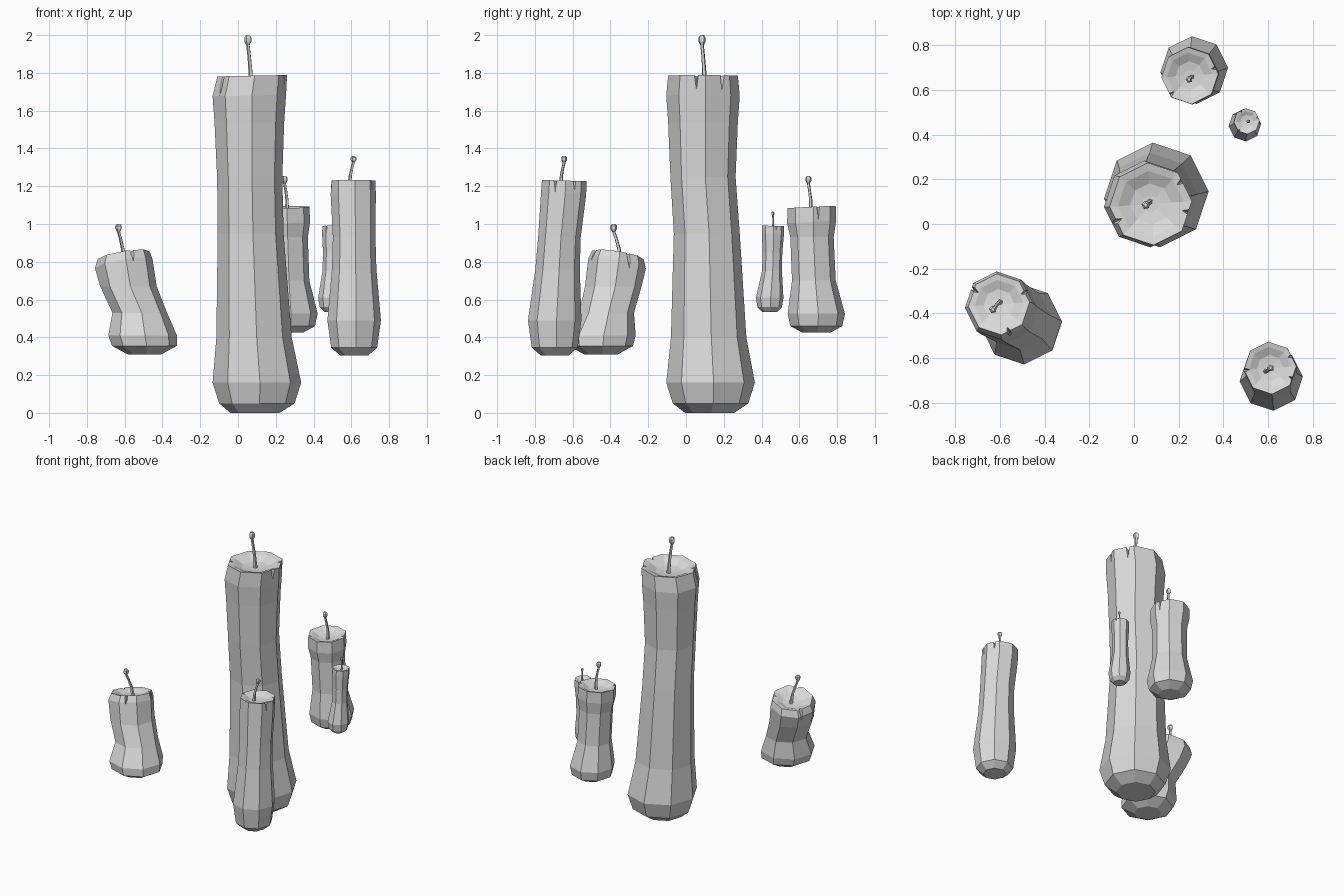
import bpy, bmesh
from math import cos, sin, radians, tau
from mathutils import Matrix

cube = bpy.data.objects.get("Cube")
if cube:
    bpy.data.objects.remove(cube, do_unlink=True)

wax = bpy.data.materials.new("pale_grey")
wax.use_nodes = True
GREY = (0.7, 0.7, 0.7, 1)
wax.diffuse_color = GREY
wax.node_tree.nodes["Principled BSDF"].inputs["Base Color"].default_value = GREY


def to_object(name, bm):
    bmesh.ops.recalc_face_normals(bm, faces=bm.faces)
    mesh = bpy.data.meshes.new(name)
    bm.to_mesh(mesh)
    bm.free()
    mesh.materials.append(wax)
    ob = bpy.data.objects.new(name, mesh)
    bpy.context.collection.objects.link(ob)
    return ob


def loft(name, rings, sides, turn=0.0):
    """Closed solid through rings of (z, x, y, radius, slope_x, slope_y)."""
    bm = bmesh.new()
    loops = []
    for z, x, y, r, sx, sy in rings:
        loop = []
        for i in range(sides):
            a = turn + tau * i / sides
            dx, dy = r * cos(a), r * sin(a)
            loop.append(bm.verts.new((x + dx, y + dy, z + sx * dx + sy * dy)))
        loops.append(loop)
    for low, high in zip(loops, loops[1:]):
        for i in range(sides):
            j = (i + 1) % sides
            bm.faces.new((low[i], low[j], high[j], high[i]))
    bm.faces.new(loops[0][::-1])
    bm.faces.new(loops[-1])
    return to_object(name, bm)


def cut_notches(ob, rim, angles):
    """Carve narrow tapering cracks into the rim."""
    z, x, y, r, sx, sy = rim
    bm = bmesh.new()
    for angle in angles:
        a = radians(angle)
        dx, dy = r * cos(a), r * sin(a)
        place = (Matrix.Translation((x + dx, y + dy, z + sx * dx + sy * dy - 0.25 * r))
                 @ Matrix.Rotation(a, 4, 'Z') @ Matrix.Diagonal((2.2, 0.8, 1, 1)))
        bmesh.ops.create_cone(bm, cap_ends=True, segments=4, radius1=0.005 * r,
                              radius2=0.13 * r, depth=0.8 * r, matrix=place)
    cutter = to_object("notch_cutter", bm)
    cutter.hide_render = True
    mod = ob.modifiers.new("notches", 'BOOLEAN')
    mod.operation = 'DIFFERENCE'
    mod.solver = 'EXACT'
    mod.object = cutter
    bpy.context.view_layer.update()
    carved = bpy.data.meshes.new_from_object(
        ob.evaluated_get(bpy.context.evaluated_depsgraph_get()))
    ob.modifiers.clear()
    ob.data = carved
    carved.materials.clear()
    carved.materials.append(wax)
    bpy.data.objects.remove(cutter, do_unlink=True)


def candle(name, body, wick, thick, notches, slope=(0, 0)):
    # Body rings are (z, x, y, radius); the upper two lean with the slope
    rings = [(*ring, 0, 0) for ring in body[:-2]]
    rings += [(*ring, *slope) for ring in body[-2:]]
    rim = rings[-1]
    z, x, y, r = body[-1]
    # Melted hollow inside the rim
    for inset, sink in ((0.8, 0.05), (0.5, 0.2), (0.2, 0.24)):
        rings.append((z - sink * r, x, y, r * inset, *slope))
    ob = loft(name + "_candle", rings, 8, radians(4))
    cut_notches(ob, rim, notches)

    # Bent wick with a burnt knob on its end
    (x0, y0), (x1, y1), (x2, y2), top = wick
    base = z - 0.26 * r
    span = top - base
    path = [(0, x0, y0, 1.3), (0.35, x1, y1, 1), (0.6, (x1 + x2) / 2, (y1 + y2) / 2, 0.9),
            (0.8, x2, y2, 0.9), (0.87, x2, y2, 1.8), (0.95, x2, y2, 1.8), (1, x2, y2, 0.9)]
    loft(name + "_wick", [(base + t * span, px, py, thick * s, 0, 0)
                          for t, px, py, s in path], 5, radians(30))


candle("tall",
       [(0.0, 0.09, 0.125, 0.13), (0.05, 0.10, 0.13, 0.20), (0.16, 0.10, 0.13, 0.235),
        (0.40, 0.085, 0.12, 0.20), (0.95, 0.067, 0.11, 0.175), (1.25, 0.062, 0.09, 0.173),
        (1.54, 0.06, 0.09, 0.185), (1.68, 0.06, 0.09, 0.195), (1.785, 0.075, 0.09, 0.185)],
       [(0.07, 0.10), (0.065, 0.095), (0.053, 0.085), 2.0], 0.011,
       (207, 36, -12), (0.02, 0.0))

candle("front",
       [(0.305, 0.615, -0.695, 0.075), (0.345, 0.615, -0.695, 0.122),
        (0.49, 0.615, -0.695, 0.142), (0.76, 0.615, -0.68, 0.118),
        (0.93, 0.615, -0.67, 0.113), (1.16, 0.61, -0.648, 0.12),
        (1.23, 0.61, -0.645, 0.118)],
       [(0.59, -0.66), (0.595, -0.66), (0.612, -0.645), 1.36], 0.009,
       (-25, 30, 185), (0.0, -0.03))

candle("leaning",
       [(0.31, -0.495, -0.45, 0.09), (0.355, -0.495, -0.452, 0.172),
        (0.41, -0.505, -0.448, 0.182), (0.53, -0.52, -0.42, 0.145),
        (0.67, -0.58, -0.385, 0.15), (0.79, -0.605, -0.365, 0.153),
        (0.835, -0.605, -0.36, 0.137)],
       [(-0.60, -0.35), (-0.61, -0.355), (-0.632, -0.383), 1.0], 0.010,
       (25, -70, 150), (0.16, -0.16))

candle("back",
       [(0.425, 0.27, 0.69, 0.075), (0.46, 0.27, 0.69, 0.138), (0.525, 0.27, 0.69, 0.152),
        (0.70, 0.262, 0.677, 0.116), (0.93, 0.255, 0.667, 0.115),
        (1.01, 0.252, 0.665, 0.13), (1.09, 0.25, 0.665, 0.128)],
       [(0.26, 0.66), (0.26, 0.66), (0.247, 0.648), 1.255], 0.009,
       (17, 225), (0.01, 0.05))

candle("small",
       [(0.535, 0.497, 0.443, 0.04), (0.56, 0.497, 0.443, 0.065),
        (0.61, 0.497, 0.443, 0.073), (0.75, 0.50, 0.455, 0.053),
        (0.85, 0.502, 0.458, 0.052), (0.95, 0.504, 0.46, 0.059), (0.99, 0.505, 0.46, 0.058)],
       [(0.51, 0.46), (0.51, 0.462), (0.512, 0.46), 1.065], 0.005,
       (20, 120, 230), (0.0, -0.03))
